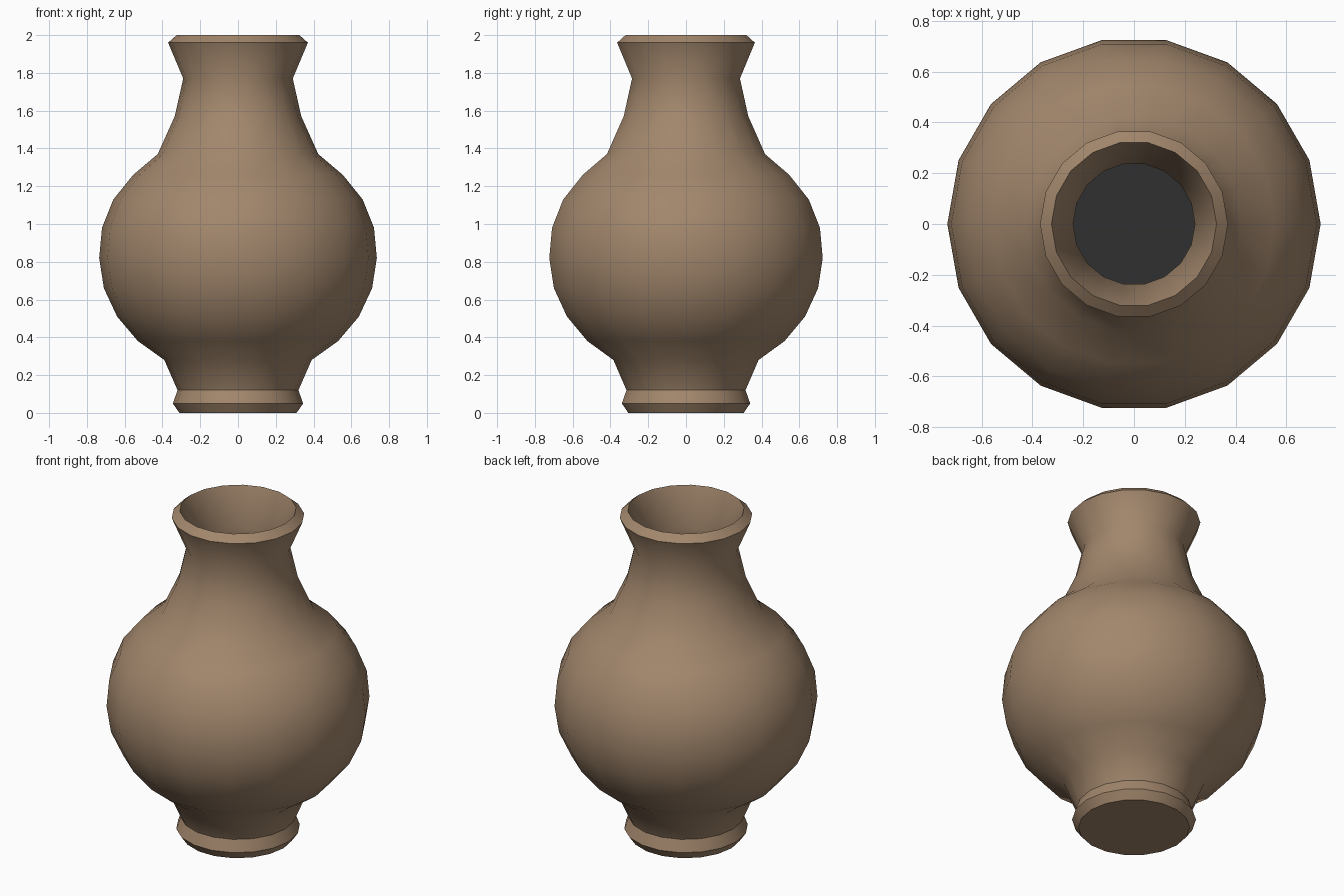
import bpy, bmesh, math

if "Cube" in bpy.data.objects:
    bpy.data.objects.remove(bpy.data.objects["Cube"])

SIDES = 18


def material(name, color):
    mat = bpy.data.materials.new(name)
    mat.diffuse_color = color
    mat.use_nodes = True
    mat.node_tree.nodes["Principled BSDF"].inputs["Base Color"].default_value = mat.diffuse_color
    return mat


def lathe(name, profile, mat, smooth_angle=40):
    """Revolve (radius, height) points; open ends are capped flat."""
    bm = bmesh.new()
    rings = []
    for r, z in profile:
        rings.append([bm.verts.new((r * math.cos(i * math.tau / SIDES),
                                    r * math.sin(i * math.tau / SIDES), z))
                      for i in range(SIDES)])
    for a, b in zip(rings, rings[1:]):
        for i in range(SIDES):
            j = (i + 1) % SIDES
            bm.faces.new((a[i], a[j], b[j], b[i]))
    bm.faces.new(rings[0][::-1])
    bm.faces.new(rings[-1])
    mesh = bpy.data.meshes.new(name)
    bm.to_mesh(mesh)
    bm.free()
    obj = bpy.data.objects.new(name, mesh)
    bpy.context.collection.objects.link(obj)
    mesh.materials.append(mat)
    bpy.ops.object.select_all(action='DESELECT')
    obj.select_set(True)
    bpy.context.view_layer.objects.active = obj
    bpy.ops.object.shade_smooth_by_angle(angle=math.radians(smooth_angle))
    return obj


clay = material("clay", (0.36, 0.24, 0.15, 1))
dark = material("dark_inside", (0.03, 0.03, 0.03, 1))

foot = [(0.31, 0), (0.345, 0.05), (0.32, 0.12)]
belly = [(0.39, 0.28), (0.53, 0.38), (0.64, 0.51), (0.71, 0.66), (0.735, 0.82),
         (0.72, 0.98), (0.66, 1.13), (0.555, 1.26), (0.425, 1.37)]
neck = [(0.335, 1.57), (0.29, 1.77), (0.37, 1.96), (0.325, 2.0)]
mouth = [(0.24, 1.77), (0.26, 1.68)]

# Vase: outer wall, rim, and the inner wall of the neck down to a dark floor
vase = lathe("vase", foot + belly + neck + mouth, clay)
vase.data.materials.append(dark)
vase.data.polygons[-1].material_index = 1
